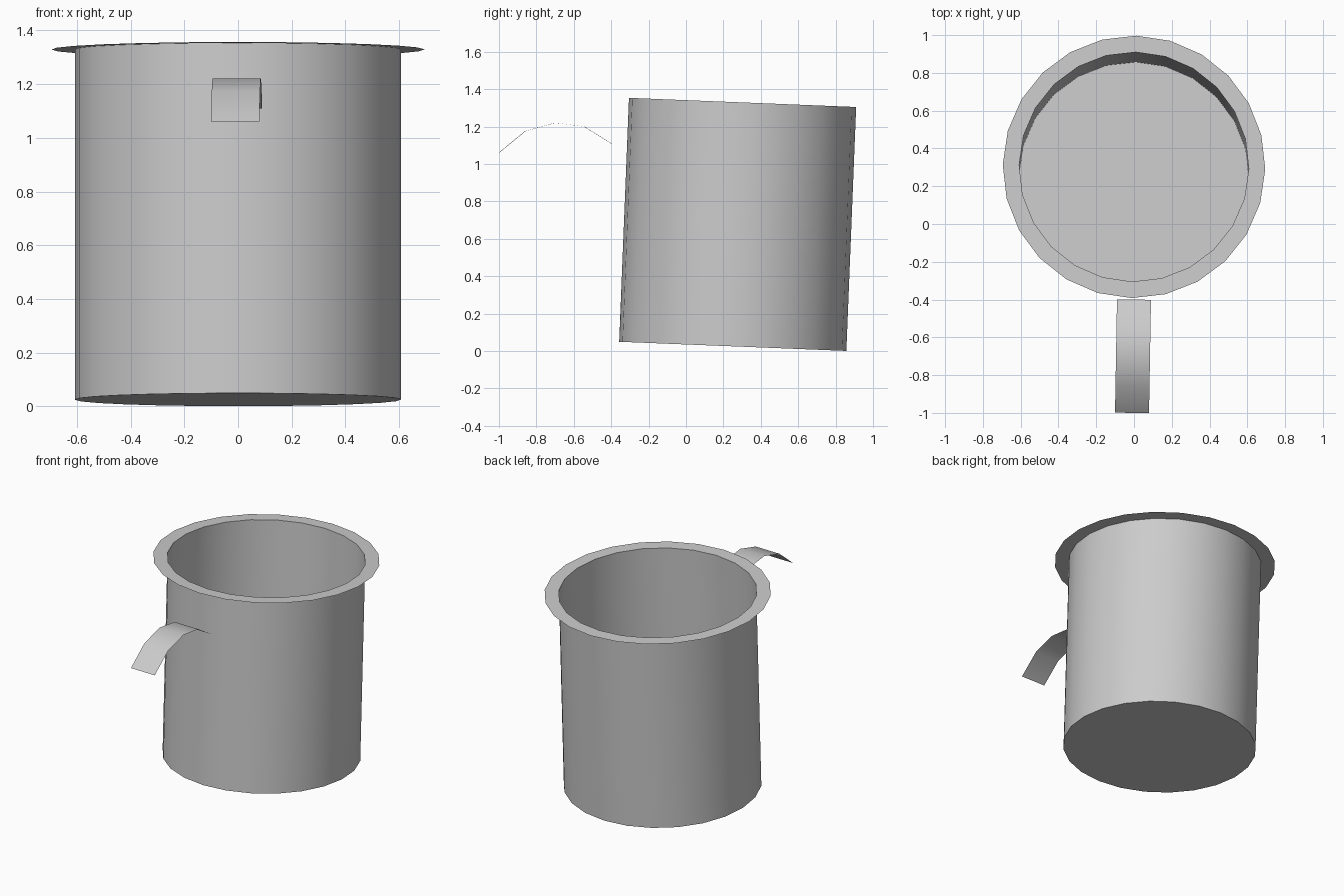
import bpy, bmesh, math
from mathutils import Matrix

cube = bpy.data.objects.get("Cube")
if cube:
    bpy.data.objects.remove(cube, do_unlink=True)

GREY = (0.6, 0.6, 0.6, 1.0)
metal = bpy.data.materials.new("plain grey metal")
metal.use_nodes = True
metal.diffuse_color = GREY
metal.node_tree.nodes["Principled BSDF"].inputs["Base Color"].default_value = GREY

SIDES = 24
RADIUS, RIM_RADIUS, HEIGHT = 0.608, 0.695, 1.305
TURN = Matrix.Rotation(math.radians(-1), 4, 'Z')
TILT = Matrix.Rotation(math.radians(-2.3), 4, 'X')
BODY_PLACE = Matrix.Translation((0, 0.25, 0.025)) @ TILT @ TURN


def finish(name, bm, matrix):
    """Turn a bmesh into a placed, smooth shaded object."""
    bm.transform(matrix)
    mesh = bpy.data.meshes.new(name)
    bm.to_mesh(mesh)
    bm.free()
    mesh.materials.append(metal)
    obj = bpy.data.objects.new(name, mesh)
    bpy.context.collection.objects.link(obj)
    bpy.ops.object.select_all(action='DESELECT')
    obj.select_set(True)
    bpy.context.view_layer.objects.active = obj
    bpy.ops.object.shade_smooth_by_angle(angle=math.radians(40))
    return obj


def ring(bm, radius, z):
    angles = [2 * math.pi * i / SIDES for i in range(SIDES)]
    return [bm.verts.new((radius * math.cos(a), radius * math.sin(a), z)) for a in angles]


def bridge(bm, first, second):
    for i in range(len(first)):
        j = (i + 1) % len(first)
        bm.faces.new((first[i], first[j], second[j], second[i]))


# Thin-walled body, open at the top and closed at the bottom
bm = bmesh.new()
base = ring(bm, RADIUS, 0)
bridge(bm, base, ring(bm, RADIUS, HEIGHT))
bm.faces.new(base[::-1])
finish("cup_body", bm, BODY_PLACE)

# Flat rim around the opening
bm = bmesh.new()
bridge(bm, ring(bm, RIM_RADIUS, HEIGHT), ring(bm, RADIUS, HEIGHT))
finish("rim", bm, BODY_PLACE)

# Bent strip handle, floating just clear of the body
HANDLE_PATH = [(-0.6, 1.06), (-0.46, 1.175), (-0.3, 1.22), (-0.145, 1.2), (0, 1.11)]
HALF_WIDTH = 0.09
bm = bmesh.new()
rows = [[bm.verts.new((side * HALF_WIDTH, y, z)) for side in (-1, 1)] for y, z in HANDLE_PATH]
for near, far in zip(rows, rows[1:]):
    bm.faces.new((near[0], near[1], far[1], far[0]))
finish("handle", bm, Matrix.Translation((0, -0.4, 0)) @ TURN)
